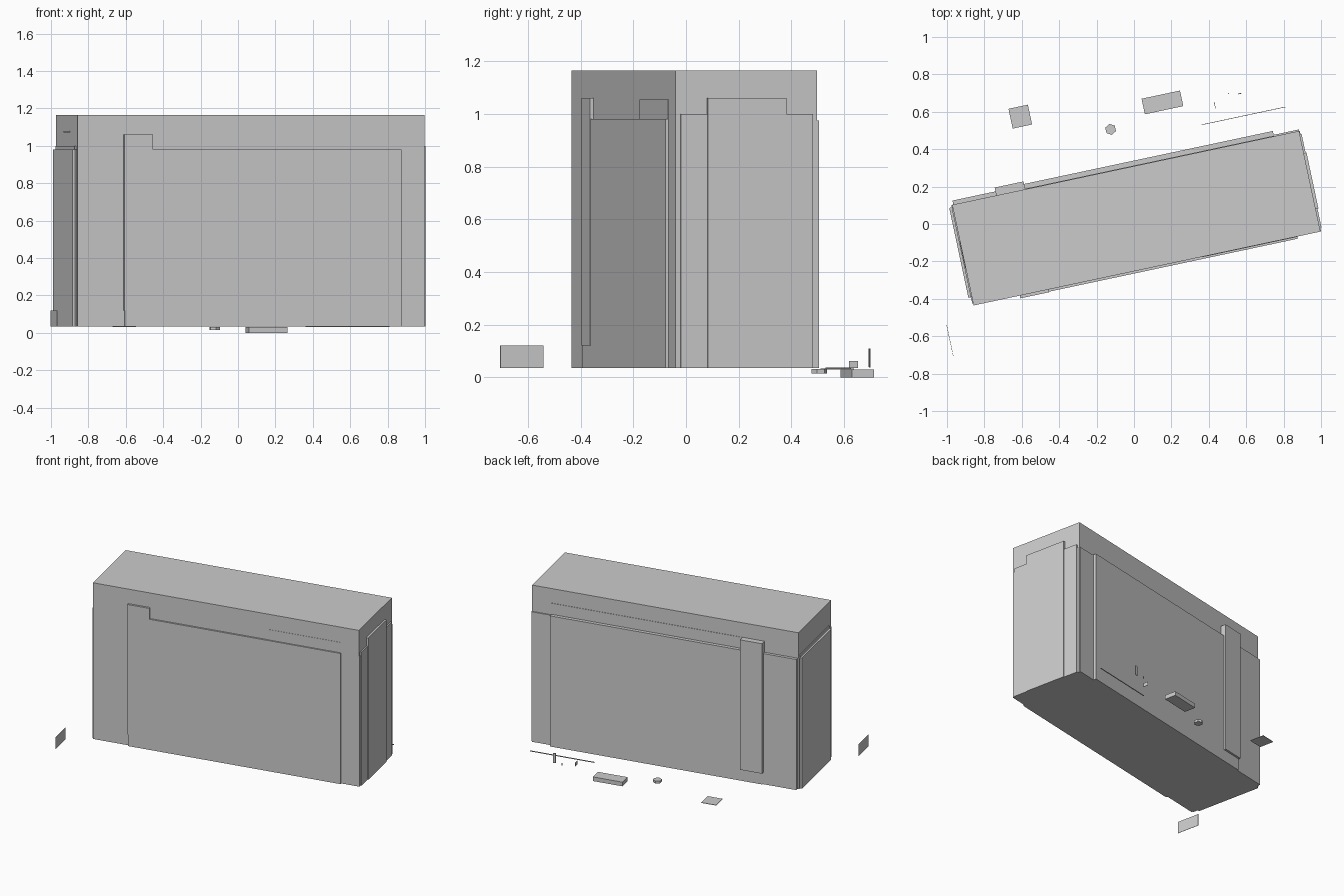
import bpy, math
from mathutils import Vector, Matrix

if "Cube" in bpy.data.objects:
    bpy.data.objects.remove(bpy.data.objects["Cube"])

ROT = Matrix.Rotation(math.radians(12.02), 4, 'Z')
CENTRE = Vector((0.0125, 0.031, 0))
U, V, Z0, ZT = 0.948, 0.275, 0.035, 1.165


def placed_box(name, centre, size):
    """Box turned with the building, placed by its world centre."""
    bpy.ops.mesh.primitive_cube_add(size=1)
    ob = bpy.context.object
    ob.name = name
    ob.data.transform(Matrix.Diagonal((*size, 1)))
    ob.matrix_world = Matrix.Translation(centre) @ ROT
    return ob


def block(name, u, v, z):
    """Box given by ranges along the building's own axes."""
    mid = Vector([(a + b) / 2 for a, b in (u, v, z)])
    return placed_box(name, CENTRE + ROT @ mid, [b - a for a, b in (u, v, z)])


# Main body
block("main_body", (-U, U), (-V, V), (Z0, ZT))

# Cladding panels: (start, end, thickness, bottom, top) along each wall
front = [("front_panel", -0.692, 0.821, 0.012, Z0, 0.98),
         ("front_raised_strip", -0.696, -0.539, 0.015, 0.12, 1.06),
         ("front_upper_band", 0.30, 0.821, 0.002, 0.98, 1.055)]
back = [("back_left_panel", -0.942, -0.703, 0.022, Z0, 0.98),
        ("back_main_panel", -0.703, 0.811, 0.029, Z0, 0.98),
        ("back_right_panel", 0.811, U, 0.008, Z0, 0.975),
        ("back_raised_strip", -0.707, -0.549, 0.043, 0.12, 1.06),
        ("back_upper_band", -0.549, 0.811, 0.003, 0.98, 1.06)]
right = [("right_base_panel", -V, V, 0.004, Z0, 0.975),
         ("right_wide_panel", -0.255, 0.257, 0.01, Z0, 1.0),
         ("right_centre_panel", -0.152, 0.154, 0.015, Z0, 1.06)]
left = [("left_base_panel", -0.265, V, 0.005, Z0, 0.98),
        ("left_main_panel", -0.229, 0.262, 0.019, Z0, 0.98),
        ("left_ledge", -0.229, 0.262, 0.006, 0.98, 1.0),
        ("left_small_ridge", -0.075, 0.075, 0.002, 1.07, 1.08)]
for n, a, b, t, lo, hi in front:
    block(n, (a, b), (-V - t, -V), (lo, hi))
for n, a, b, t, lo, hi in back:
    block(n, (a, b), (V, V + t), (lo, hi))
for n, a, b, t, lo, hi in right:
    block(n, (U, U + t), (a, b), (lo, hi))
for n, a, b, t, lo, hi in left:
    block(n, (-U - t, -U), (a, b), (lo, hi))

# Loose pieces around the body
placed_box("loose_upright_plate", (-0.984, -0.623, 0.0775), (0.002, 0.168, 0.085))
placed_box("loose_flat_plate", (-0.608, 0.574, 0.032), (0.106, 0.108, 0.003))
placed_box("loose_slab", (0.152, 0.65, 0.015), (0.21, 0.085, 0.03))
placed_box("ground_strip", (0.585, 0.578, 0.034), (0.457, 0.003, 0.006))
placed_box("small_upright_plate", (0.432, 0.636, 0.048), (0.003, 0.035, 0.027))
placed_box("tall_thin_post", (0.565, 0.697, 0.075), (0.02, 0.004, 0.07))
placed_box("tiny_post", (0.505, 0.697, 0.045), (0.006, 0.004, 0.015))

# Low six-sided pad
bpy.ops.mesh.primitive_cylinder_add(vertices=6, radius=0.03, depth=0.017,
                                    location=(-0.125, 0.506, 0.0235))
bpy.context.object.name = "small_pad"
bpy.context.object.rotation_euler.z = math.radians(12)
